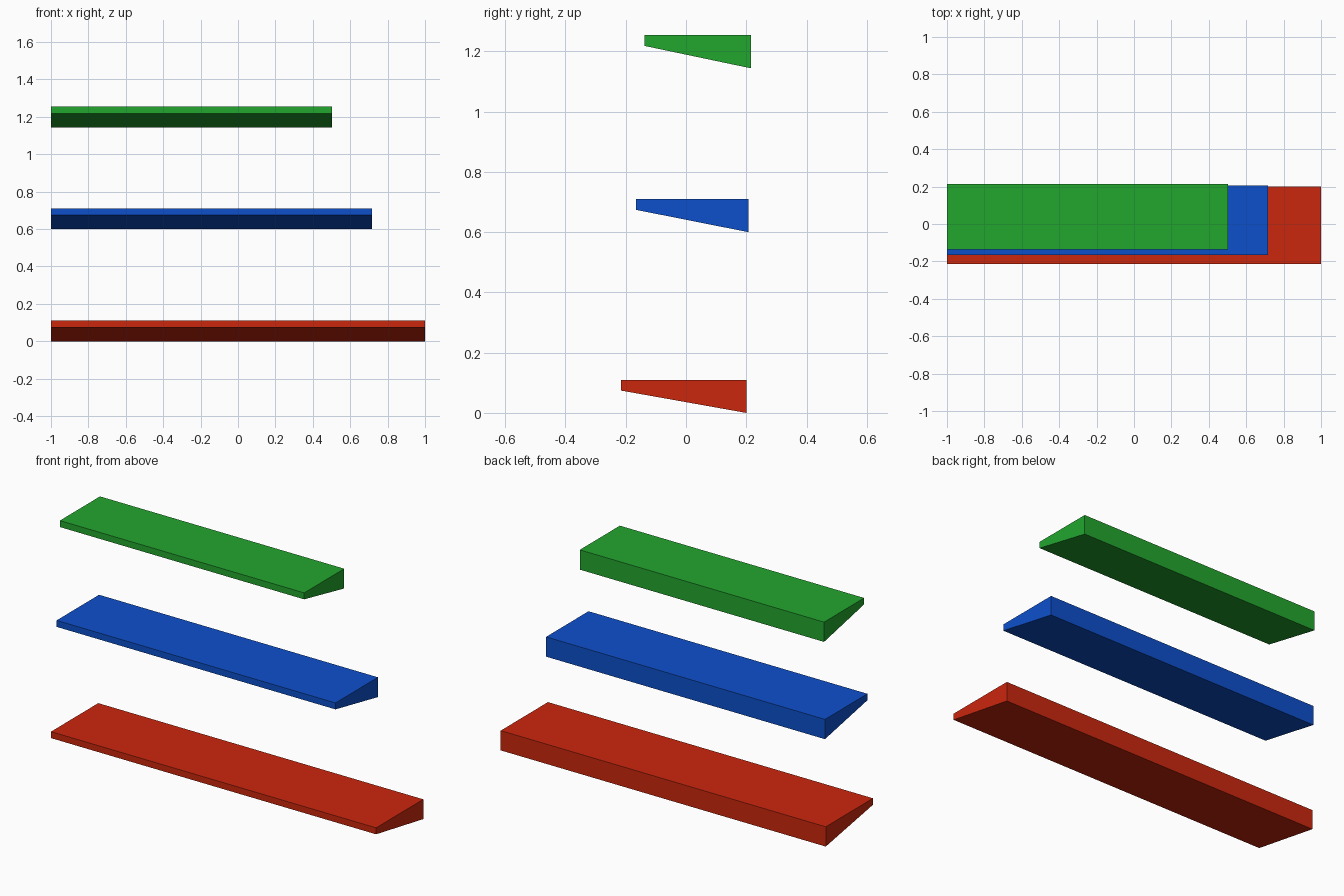
import bpy
import bmesh

if "Cube" in bpy.data.objects:
    bpy.data.objects.remove(bpy.data.objects["Cube"])


def wedge_board(name, x1, y0, y1, z_back, colour):
    """Board with a flat top, thin front edge and deep back edge."""
    top, lip = z_back + 0.11, z_back + 0.074
    profile = [(y0, lip), (y1, z_back), (y1, top), (y0, top)]
    bm = bmesh.new()
    face = bm.faces.new([bm.verts.new((-1.0, y, z)) for y, z in profile])
    ext = bmesh.ops.extrude_face_region(bm, geom=[face], use_keep_orig=True)
    verts = [v for v in ext["geom"] if isinstance(v, bmesh.types.BMVert)]
    bmesh.ops.translate(bm, verts=verts, vec=(x1 + 1.0, 0, 0))
    bmesh.ops.recalc_face_normals(bm, faces=bm.faces)
    mesh = bpy.data.meshes.new(name)
    bm.to_mesh(mesh)
    bm.free()
    mat = bpy.data.materials.new(name + "_paint")
    mat.diffuse_color = colour
    mat.use_nodes = True
    mat.node_tree.nodes["Principled BSDF"].inputs["Base Color"].default_value = mat.diffuse_color
    mesh.materials.append(mat)
    obj = bpy.data.objects.new(name, mesh)
    bpy.context.collection.objects.link(obj)


# Three stacked boards, shorter and narrower towards the top
wedge_board("lower_board", 1.0, -0.215, 0.20, 0.0, (0.6, 0.02, 0.004, 1))
wedge_board("middle_board", 0.716, -0.166, 0.207, 0.60, (0.004, 0.08, 0.6, 1))
wedge_board("upper_board", 0.503, -0.137, 0.215, 1.144, (0.016, 0.38, 0.027, 1))
